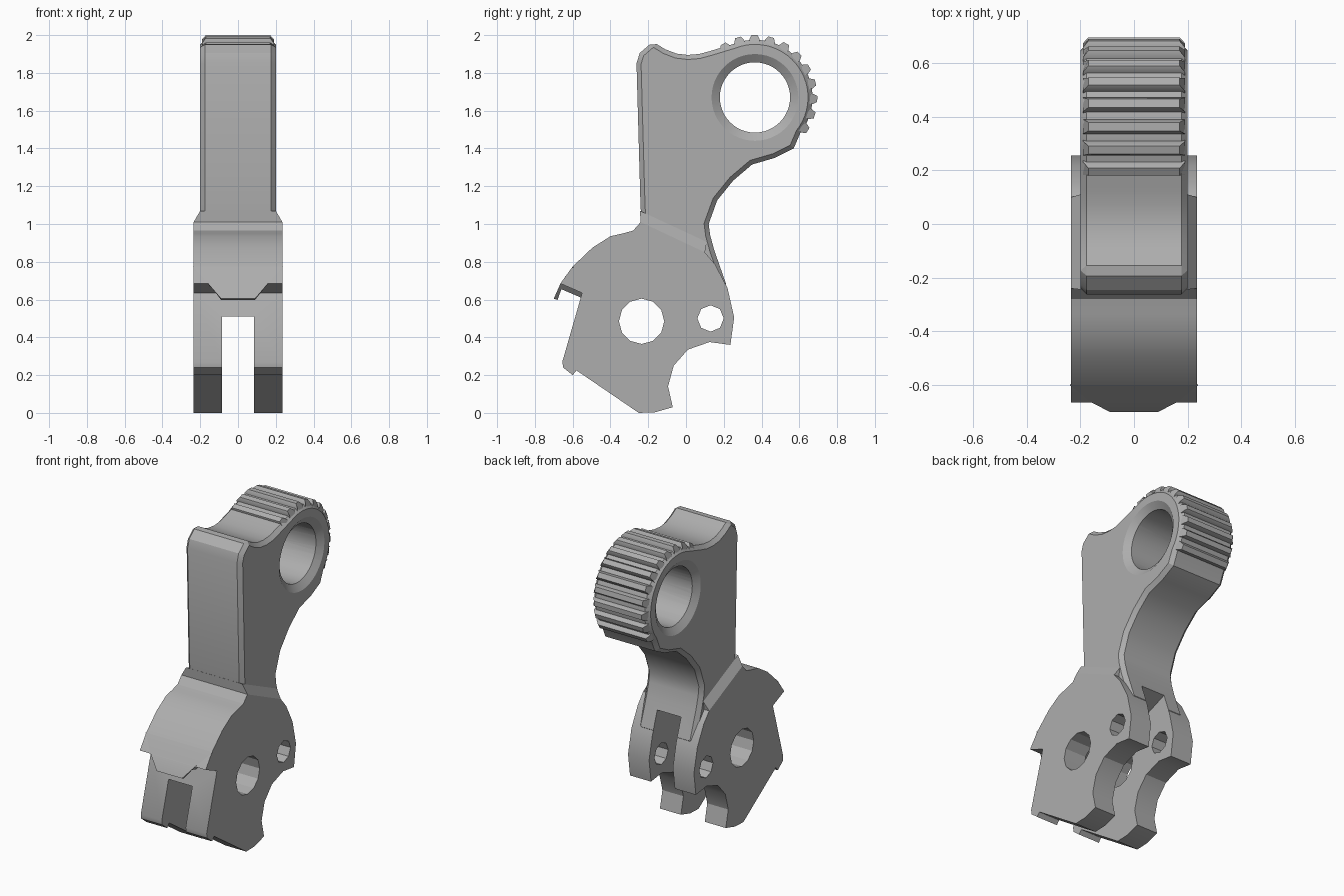
import bpy, bmesh, math
from mathutils import Matrix

cube = bpy.data.objects.get("Cube")
if cube:
    bpy.data.objects.remove(cube)

steel = bpy.data.materials.new("grey steel")
steel.use_nodes = True
steel.diffuse_color = (0.42, 0.42, 0.42, 1)
steel.node_tree.nodes["Principled BSDF"].inputs["Base Color"].default_value = (0.42, 0.42, 0.42, 1)


def finish(name, bm):
    bmesh.ops.recalc_face_normals(bm, faces=bm.faces[:])
    mesh = bpy.data.meshes.new(name)
    bm.to_mesh(mesh)
    bm.free()
    mesh.materials.append(steel)
    ob = bpy.data.objects.new(name, mesh)
    bpy.context.collection.objects.link(ob)
    return ob


def plate(name, outline, half):
    """Side outline (y, z) extruded both ways in x; half is a width or a rule."""
    bm = bmesh.new()
    rule = half if callable(half) else (lambda y, z: half)
    left = [bm.verts.new((rule(y, z), y, z)) for y, z in outline]
    right = [bm.verts.new((-rule(y, z), y, z)) for y, z in outline]
    bm.faces.new(left)
    bm.faces.new(right[::-1])
    n = len(outline)
    for i in range(n):
        j = (i + 1) % n
        bm.faces.new((left[i], right[i], right[j], left[j]))
    return finish(name, bm)


def drill(name, y, z, r1, r2, x1, x2, sides):
    """Round cutter along x, from radius r1 at x1 to r2 at x2."""
    bm = bmesh.new()
    place = Matrix.Translation(((x1 + x2) / 2, y, z)) @ Matrix.Rotation(math.pi / 2, 4, 'Y')
    bmesh.ops.create_cone(bm, cap_ends=True, segments=sides, radius1=r1, radius2=r2,
                          depth=x2 - x1, matrix=place)
    ob = finish(name, bm)
    ob.hide_render = True
    return ob


def activate(ob):
    bpy.ops.object.select_all(action='DESELECT')
    ob.select_set(True)
    bpy.context.view_layer.objects.active = ob


def bevel(ob, width):
    mod = ob.modifiers.new("bevel", 'BEVEL')
    mod.width = width
    mod.limit_method = 'ANGLE'
    mod.angle_limit = math.radians(60)
    activate(ob)
    bpy.ops.object.modifier_apply(modifier=mod.name)


def cut(ob, cutter):
    mod = ob.modifiers.new("cut", 'BOOLEAN')
    mod.operation = 'DIFFERENCE'
    mod.solver = 'EXACT'
    mod.object = cutter
    activate(ob)
    bpy.ops.object.modifier_apply(modifier=mod.name)


# Wide lower body with hooks and notches
body = plate("lower_body", [
    (-.25, 0), (-.165, .003), (-.07, .03), (-.095, .14), (-.065, .25), (.01, .335),
    (.125, .375), (.235, .36), (.255, .505), (.22, .66), (.155, .785), (.1, .85),
    (-.24, 1.01), (-.28, .965), (-.335, .95), (-.4, .935), (-.495, .875), (-.6, .775),
    (-.665, .685), (-.55, .635), (-.655, .27), (-.65, .24), (-.6, .2), (-.58, .225)], .235)

# Central lip hanging below the front shelf
lip = plate("front_lip", [
    (-.6, .775), (-.663, .688), (-.70, .605), (-.68, .598), (-.66, .655),
    (-.555, .61), (-.5, .66)], lambda y, z: .09 if z < .62 else .10 + (z - .62) * .9)

# Sloped shoulder between the body and the arm
shoulder = plate("shoulder", [(-.24, 1.01), (.1, .85), (.11, .905), (-.244, 1.07)],
                 lambda y, z: .2 if (z > 1.05 or y > .105) else .235)

# Arm with round head
CY, CZ, R = .365, 1.67, .305
head = [(CY + R * math.cos(math.radians(a)), CZ + R * math.sin(math.radians(a)))
        for a in range(112, -42, -6)]
arm = plate("upper_arm", [
    (-.2, .75), (-.235, 1.0), (-.241, 1.1), (-.262, 1.85), (-.245, 1.905), (-.175, 1.965),
    (-.11, 1.925), (-.05, 1.902), (.01, 1.895), (.07, 1.9), (.125, 1.915)] + head + [
    (.57, 1.40), (.47, 1.35), (.35, 1.315), (.25, 1.23), (.165, 1.125), (.12, 1.0),
    (.128, .94), (.15, .86), (.22, .66)], .2)
bevel(arm, .024)

# Grip ridges around the head
ridges = []
for k in range(11):
    a = math.radians(121 - 15.3 * k)
    c, s = math.cos(a), math.sin(a)
    outline = [(CY + r * c - t * s, CZ + r * s + t * c)
               for r, t in ((.28, -.027), (.308, -.027), (.33, -.016),
                            (.33, .016), (.308, .027), (.28, .027))]
    ridges.append(plate("grip_ridge", outline,
                        lambda y, z: .17 if math.hypot(y - CY, z - CZ) > .32 else .19))

# Fork slot, pivot holes and countersunk bore
slot = plate("slot_cutter", [(-.9, -.1), (.4, -.1), (.4, .885), (-.9, .39)], .085)
slot.hide_render = True
pivot = drill("pivot_cutter", -.235, .485, .12, .12, -.4, .4, 12)
pin = drill("pin_cutter", .13, .5, .07, .07, -.4, .4, 8)
bore = drill("bore_cutter", CY, CZ, .186, .186, -.4, .4, 48)
sinks = [drill("sink_cutter", CY, CZ, .171, .259, .16, .22, 48),
         drill("sink_cutter", CY, CZ, .259, .171, -.22, -.16, 48)]
for c in (slot, pivot, pin):
    cut(body, c)
cut(arm, slot)
for c in [bore] + sinks:
    cut(arm, c)
for c in [slot, pivot, pin, bore] + sinks:
    bpy.data.objects.remove(c)

for ob in [body, lip, shoulder, arm] + ridges:
    activate(ob)
    bpy.ops.object.shade_smooth_by_angle(angle=math.radians(28))
